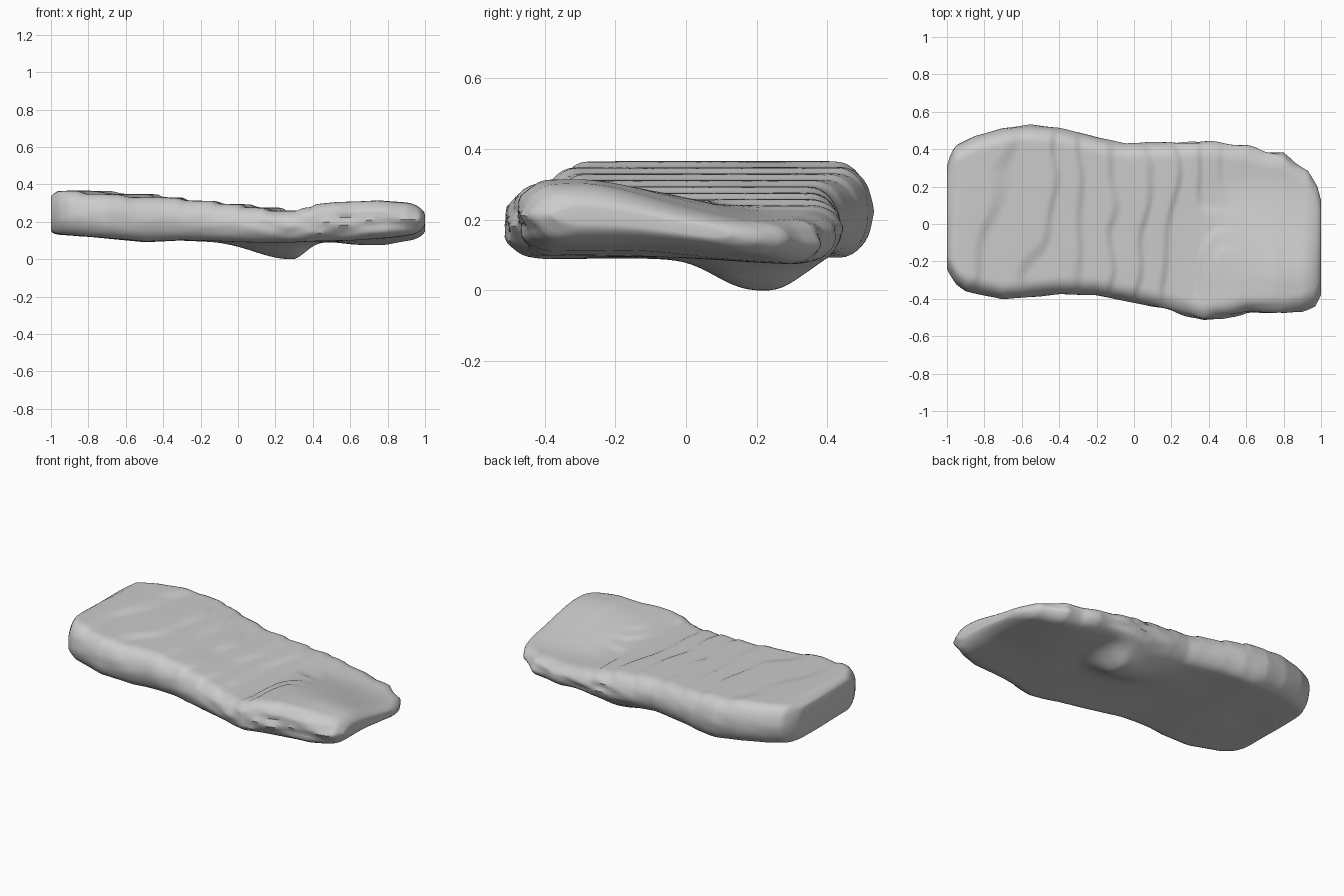
import bpy, bmesh, math
from mathutils import Vector, noise

if "Cube" in bpy.data.objects:
    bpy.data.objects.remove(bpy.data.objects["Cube"])

# Profiles along x: plan outline, top at front/back, underside
BACK = [(-1, .31), (-.98, .38), (-.95, .42), (-.85, .47), (-.7, .513), (-.55, .53), (-.4, .515), (-.2, .465),
        (-.05, .432), (.1, .437), (.4, .44), (.6, .42), (.7, .388), (.8, .38), (.86, .33),
        (.93, .285), (.98, .2), (1, .13)]
FRONT = [(-1, -.24), (-.98, -.28), (-.95, -.325), (-.9, -.36), (-.7, -.405), (-.4, -.375), (-.2, -.38), (0, -.42),
         (.2, -.462), (.37, -.52), (.6, -.475), (.8, -.475), (.9, -.46), (.97, -.43), (1, -.37)]
TOP_F = [(-1, .35), (-.9, .36), (-.6, .343), (-.3, .32), (0, .29), (.25, .262), (.35, .268),
         (.45, .297), (.75, .315), (.9, .3), (1, .28)]
TOP_B = [(-1, .352), (-.9, .365), (-.5, .35), (-.3, .325), (0, .293), (.3, .255), (.5, .228), (.7, .21), (1, .185)]
UNDER = [(-1, .135), (-.8, .12), (-.5, .092), (-.3, .1), (0, .092), (.3, .09), (.6, .098), (.8, .112), (1, .14)]


def lerp(table, x):
    for (x0, v0), (x1, v1) in zip(table, table[1:]):
        if x <= x1:
            return v0 + (v1 - v0) * (x - x0) / (x1 - x0)
    return table[-1][1]


def smooth(a, b, v):
    t = min(1, max(0, (v - a) / (b - a)))
    return t * t * (3 - 2 * t)


def top(x, y):
    k = smooth(-.32, .25, y)
    h = lerp(TOP_F, x) * (1 - k) + lerp(TOP_B, x) * k
    # stepped layers of split stone
    h += .009 * noise.noise(Vector((x * 2.5, y * 3.5, 4)))
    s = h / .018
    f = s - math.floor(s)
    stepped = (math.floor(s) + smooth(.72, 1, f) + .25 * f * (1 - f)) * .018 + .004
    w = .85 * (1 - smooth(.3, .6, x))
    return h * (1 - w) + stepped * w


def bottom(x, y):
    b = lerp(UNDER, x) - .035 * smooth(.4, .8, x) * smooth(-.2, .3, y)
    # lump below the rear right half
    sx = .26 if x < .29 else .1
    sy = .17 if y < .22 else .13
    g = math.exp(-((x - .29) / sx) ** 2 - (abs(y - .22) / sy) ** 2.5)
    return b - .092 * g + .004 * noise.noise(Vector((x * 4, y * 4, 9)))


def section(x, squash):
    """One closed ring: rounded sides, flat top and bottom."""
    rough = .4 + 1.2 * smooth(0, .35, x)
    y0, y1 = lerp(FRONT, x), lerp(BACK, x)
    r, arc, flat = .09, 8, 40
    prof = [(y0 + r * (1 - math.cos(a)), math.sin(a)) for a in
            [i * math.pi / 2 / arc for i in range(arc)]]
    prof += [(y0 + r + (y1 - y0 - 2 * r) * i / flat, 1) for i in range(flat + 1)]
    prof += [(y1 - r * (1 - math.cos(a)), math.sin(a)) for a in
             [i * math.pi / 2 / arc for i in range(arc - 1, -1, -1)]]
    ring = [(y, s) for y, s in prof] + [(y, -s) for y, s in prof[-2:0:-1]]
    pts = []
    for y, s in ring:
        t, b = top(x, y), bottom(x, y)
        z = (t + b) / 2 + s * squash * (t - b) / 2
        # chipped, layered sides
        side = (1 - abs(s)) ** .5
        y += side * rough * .012 * noise.noise(Vector((x * 7, y * 2, z * 25)))
        pts.append((x, y, z))
    return pts


# Stations, closer together at the rounded ends
xs = [(-1, .8), (-.995, .9), (-.985, .96), (-.965, 1)]
xs += [(-.95 + 1.85 * i / 130, 1) for i in range(131)]
R = .085
xs += [(1 - R + R * math.sin(a), .3 + .7 * math.cos(a)) for a in
       [i * math.pi / 2 / 9 for i in range(10)]]

bm = bmesh.new()
rings = [[bm.verts.new(p) for p in section(x, q)] for x, q in xs]
n = len(rings[0])
for a, b in zip(rings, rings[1:]):
    for i in range(n):
        j = (i + 1) % n
        bm.faces.new((a[i], a[j], b[j], b[i]))
# End caps, bridged straight across from top to bottom
for ring in (rings[0], rings[-1]):
    m = n // 2
    for i in range(m):
        u = [ring[i], ring[i + 1], ring[(n - i - 1) % n], ring[(n - i) % n]]
        u = list(dict.fromkeys(u))
        if len(u) > 2:
            bm.faces.new(u)
bmesh.ops.recalc_face_normals(bm, faces=bm.faces)

# Stand on the ground
low = min(v.co.z for v in bm.verts)
for v in bm.verts:
    v.co.z -= low
me = bpy.data.meshes.new("stone_slab")
bm.to_mesh(me)
bm.free()
slab = bpy.data.objects.new("stone_slab", me)
bpy.context.collection.objects.link(slab)
bpy.context.view_layer.objects.active = slab
slab.select_set(True)
bpy.ops.object.shade_smooth_by_angle(angle=math.radians(40))
